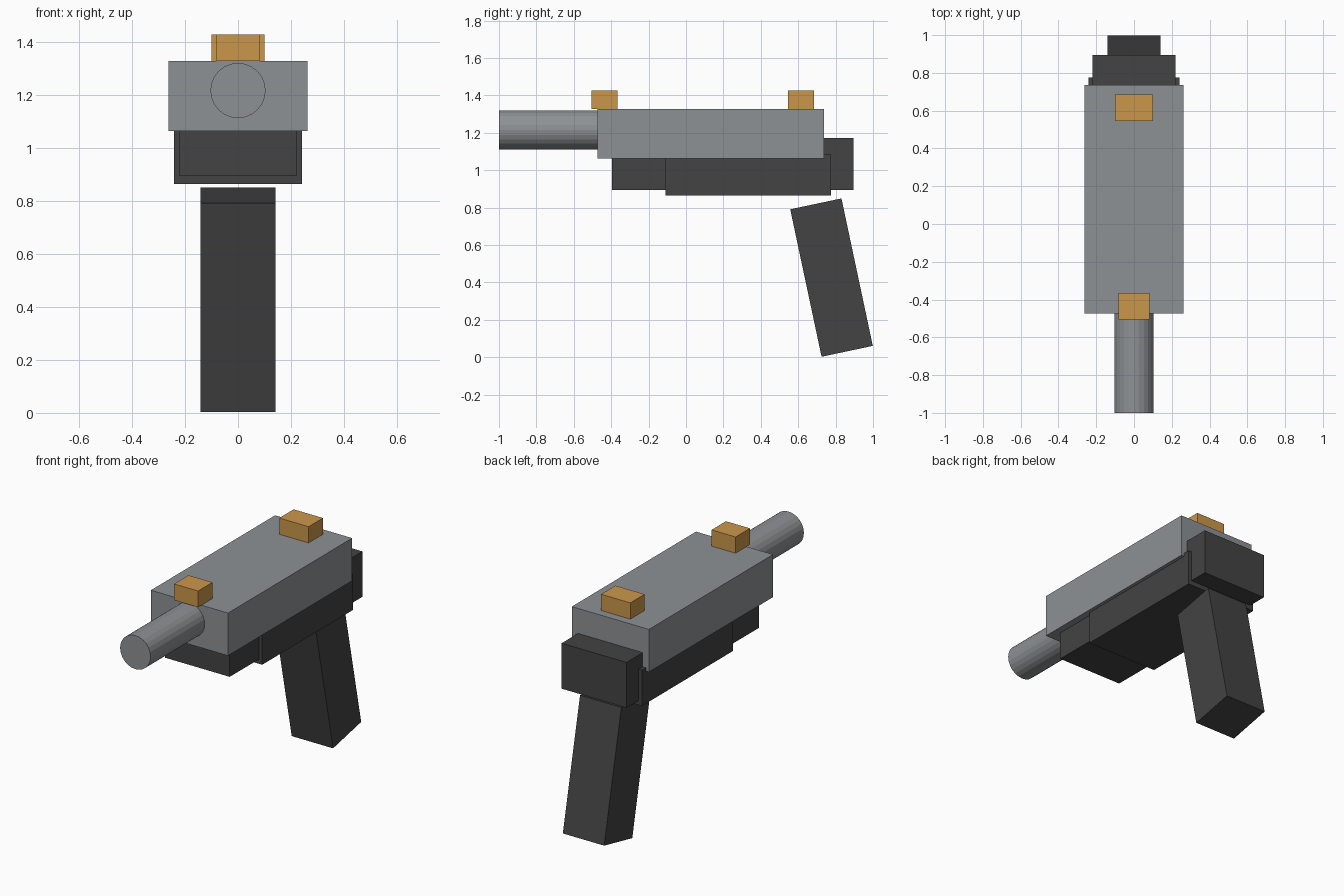
import bpy
import math

if "Cube" in bpy.data.objects:
    bpy.data.objects.remove(bpy.data.objects["Cube"])


def material(name, rgb):
    m = bpy.data.materials.new(name)
    m.diffuse_color = (*rgb, 1.0)
    m.use_nodes = True
    m.node_tree.nodes["Principled BSDF"].inputs["Base Color"].default_value = m.diffuse_color
    return m


STEEL = material("steel grey", (0.27, 0.285, 0.297))
DARK = material("dark grey", (0.056, 0.056, 0.056))
BRASS = material("brass", (0.60, 0.31, 0.07))


def finish(name, mat):
    ob = bpy.context.object
    ob.name = name
    ob.data.materials.append(mat)
    return ob


def box(name, mat, half_x, y, z):
    """Box centred on x, spanning the y and z ranges."""
    bpy.ops.mesh.primitive_cube_add(size=1, location=(0, sum(y) / 2, sum(z) / 2))
    ob = finish(name, mat)
    ob.scale = (2 * half_x, y[1] - y[0], z[1] - z[0])
    return ob


# Upper body and the frame blocks below and behind it
box("slide", STEEL, 0.263, (-0.473, 0.737), (1.064, 1.327))
box("front_frame", DARK, 0.221, (-0.396, 0.10), (0.893, 1.075))
box("lower_frame", DARK, 0.242, (-0.11, 0.776), (0.864, 1.085))
box("tail_block", DARK, 0.221, (0.62, 0.896), (0.893, 1.173))

# Sights
box("front_sight", BRASS, 0.082, (-0.506, -0.366), (1.327, 1.427))
box("rear_sight", BRASS, 0.10, (0.545, 0.685), (1.327, 1.427))

# Raked grip
grip = box("grip", DARK, 0.141, (0.638, 0.918), (0.023, 0.829))
grip.rotation_euler.x = math.radians(12)

# Barrel
bpy.ops.mesh.primitive_cylinder_add(vertices=24, radius=0.104, depth=0.56,
                                    location=(0, -0.72, 1.216),
                                    rotation=(math.radians(90), 0, 0))
finish("barrel", STEEL)
